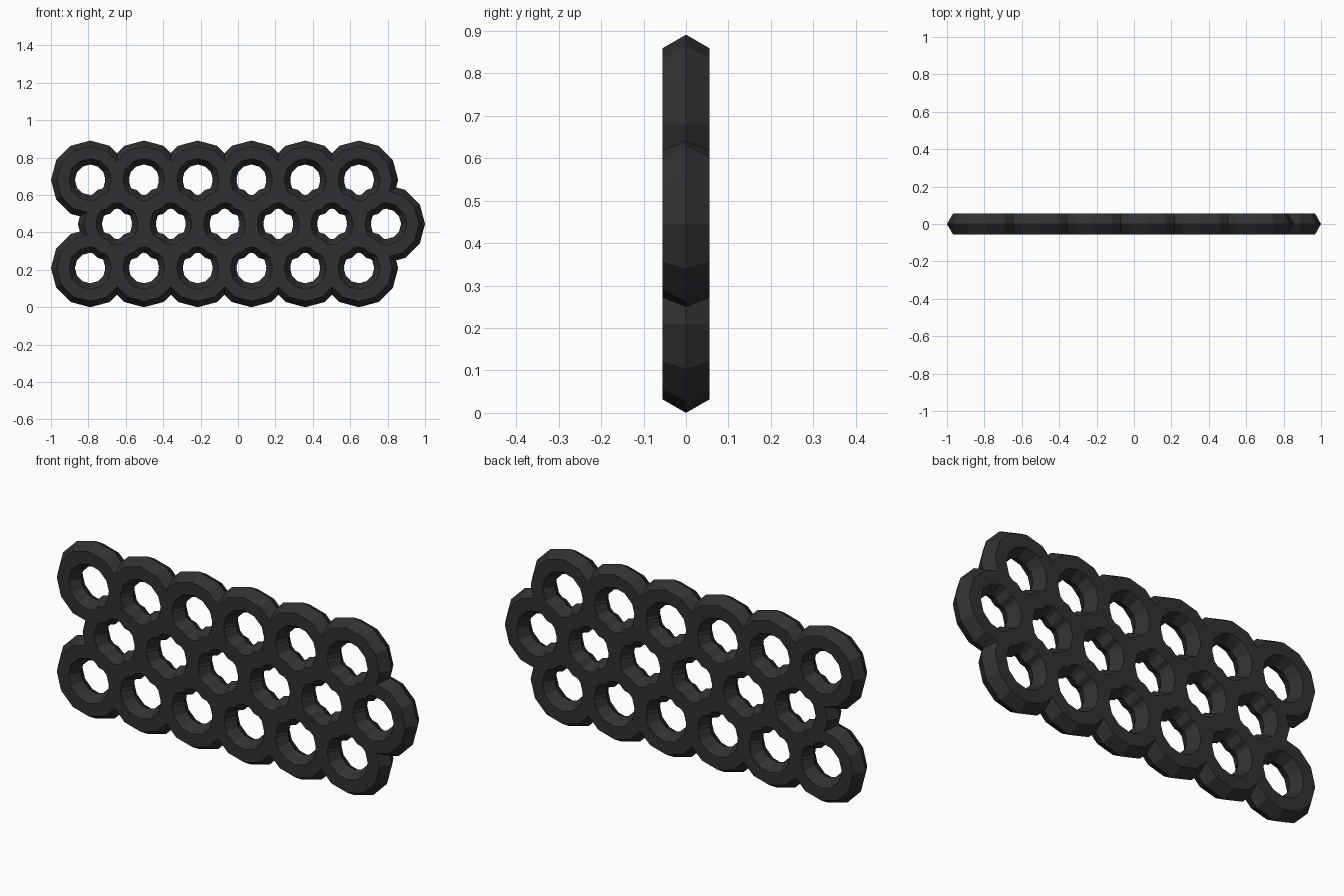
import bpy
import math

if "Cube" in bpy.data.objects:
    bpy.data.objects.remove(bpy.data.objects["Cube"])

MAJOR, MINOR = 0.1458, 0.064      # ring radius, hexagonal section radius
OUTER = MAJOR + MINOR
STEP = (2 - 2 * OUTER) / 5.5      # ring spacing along a row
ROW = (0.891 - 2 * OUTER) / 2     # row spacing

dark = bpy.data.materials.new("dark_grey")
dark.diffuse_color = (0.03, 0.03, 0.032, 1)
dark.use_nodes = True
dark.node_tree.nodes["Principled BSDF"].inputs["Base Color"].default_value = dark.diffuse_color

# One low-poly ring, stood upright to face the front
bpy.ops.mesh.primitive_torus_add(major_segments=12, minor_segments=6,
                                 major_radius=MAJOR, minor_radius=MINOR,
                                 rotation=(math.pi / 2, 0, 0))
bpy.ops.object.transform_apply(location=False, rotation=True, scale=False)
first = bpy.context.object
mesh = first.data
mesh.materials.append(dark)
for p in mesh.polygons:
    p.use_smooth = False
bpy.data.objects.remove(first)

# Three staggered rows of six overlapping rings
for row, name in enumerate(("bottom_ring", "middle_ring", "top_ring")):
    for col in range(6):
        ring = bpy.data.objects.new(f"{name}_{col + 1}", mesh)
        shift = 0.5 if row == 1 else 0
        ring.location = (-1 + OUTER + (col + shift) * STEP, 0, OUTER + row * ROW)
        bpy.context.collection.objects.link(ring)
